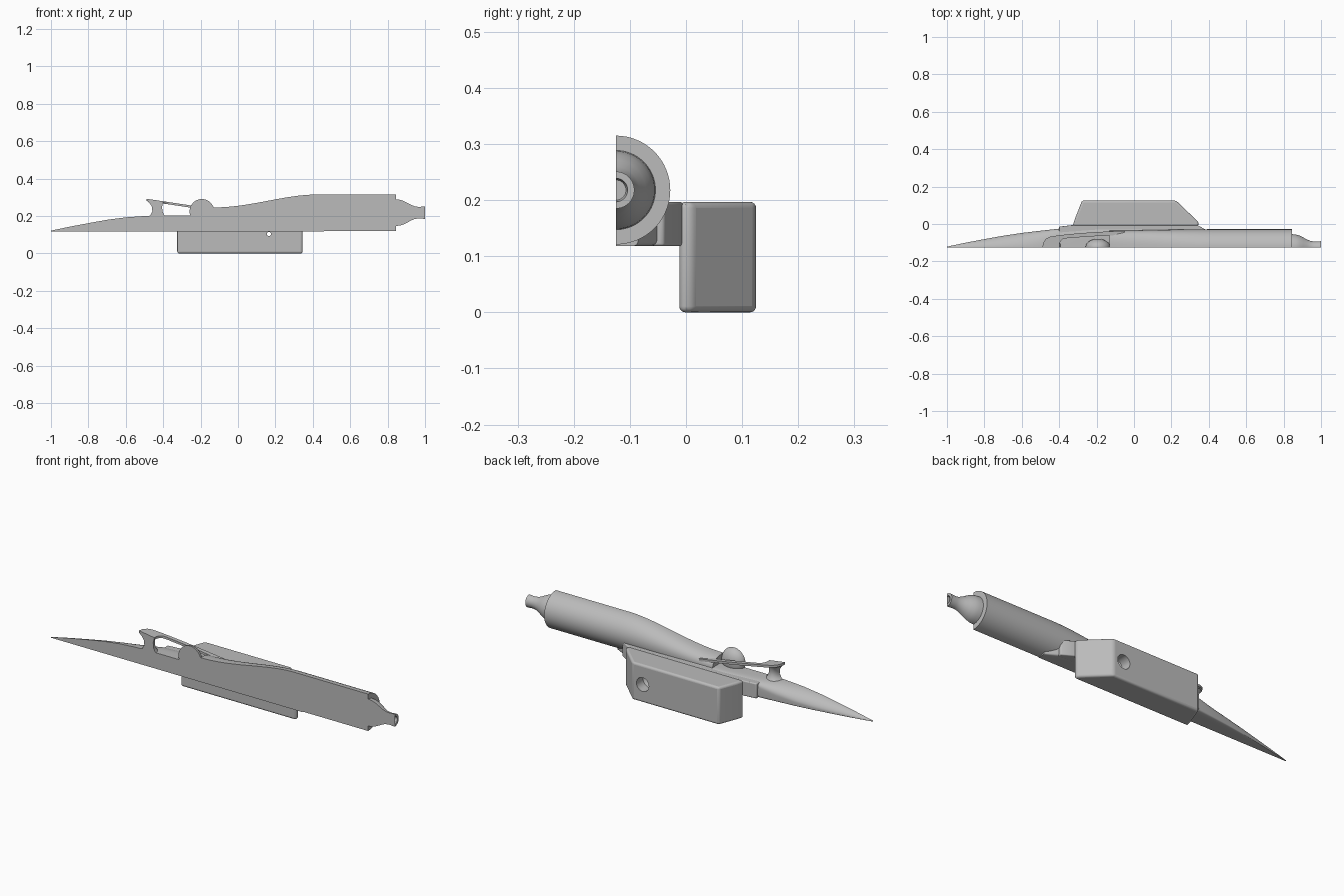
import bpy, bmesh, math

cube = bpy.data.objects.get("Cube")
if cube:
    bpy.data.objects.remove(cube, do_unlink=True)

CUT = -0.125    # flat plane closing the half model
AXIS = 0.218    # height of the tube axis

grey = bpy.data.materials.new("plain grey")
grey.use_nodes = True
grey.diffuse_color = (0.5, 0.5, 0.5, 1)
grey.node_tree.nodes["Principled BSDF"].inputs["Base Color"].default_value = (0.5, 0.5, 0.5, 1)


def finish(name, bm, angle=35):
    bmesh.ops.remove_doubles(bm, verts=bm.verts, dist=0.00005)
    bmesh.ops.recalc_face_normals(bm, faces=bm.faces)
    mesh = bpy.data.meshes.new(name)
    bm.to_mesh(mesh)
    bm.free()
    obj = bpy.data.objects.new(name, mesh)
    bpy.context.collection.objects.link(obj)
    mesh.materials.append(grey)
    bpy.ops.object.select_all(action='DESELECT')
    obj.select_set(True)
    bpy.context.view_layer.objects.active = obj
    bpy.ops.object.shade_smooth_by_angle(angle=math.radians(angle))
    return obj


def loft(name, rings, angle=35):
    """Skin closed rings of equal length and cap both ends."""
    bm = bmesh.new()
    loops = [[bm.verts.new(p) for p in ring] for ring in rings]
    for a, b in zip(loops, loops[1:]):
        for i in range(len(a)):
            j = (i + 1) % len(a)
            bm.faces.new((a[i], a[j], b[j], b[i]))
    bm.faces.new(loops[0])
    bm.faces.new(loops[-1])
    return finish(name, bm, angle)


def section(x, w, top, bot, mid, n_up=2, n_low=2, steps=32):
    """Half superellipse standing on the cut plane."""
    ring = []
    for i in range(steps + 1):
        t = math.pi * (i / steps - 0.5)
        c, s = max(math.cos(t), 0), math.sin(t)
        n, h = (n_up, top - mid) if s >= 0 else (n_low, mid - bot)
        ring.append((x, CUT + w * c ** (2 / n),
                     mid + math.copysign(h * abs(s) ** (2 / n), s)))
    return ring


def smooth(a, b, t):
    t = min(max(t, 0), 1)
    return a + (b - a) * t * t * (3 - 2 * t)


# Lower hull with pointed nose and cockpit deck
hull = [(-1, 0.004, 0.122, 0.12, 1.7), (-0.9, 0.025, 0.143, 0.122, 1.7),
        (-0.8, 0.044, 0.162, 0.126, 1.7), (-0.7, 0.062, 0.18, 0.132, 1.7),
        (-0.6, 0.077, 0.193, 0.14, 1.8), (-0.5, 0.089, 0.2, 0.15, 2.2),
        (-0.4, 0.1, 0.202, 0.16, 4), (-0.2, 0.104, 0.202, 0.165, 6),
        (0.1, 0.104, 0.202, 0.165, 6), (0.28, 0.102, 0.202, 0.165, 6),
        (0.38, 0.085, 0.2, 0.165, 4), (0.46, 0.04, 0.2, 0.165, 4)]
loft("lower_hull", [section(x, w, top, 0.118, mid, n, 10) for x, w, top, mid, n in hull])

# Upper body growing into the round tail tube
body = []
for i in range(25):
    x = -0.13 + 0.55 * i / 24
    t = i / 24
    body.append(section(x, smooth(0.09, 0.097, t), smooth(0.246, 0.315, t * 0.93 + 0.07 * t * t),
                        0.121, smooth(0.19, AXIS, t), smooth(2.6, 2, t), 2))
body.append(section(0.845, 0.097, 0.315, 0.121, AXIS))
loft("upper_body", body)

# Tail nozzle with hollow end
profile = [(0.84, 0.071), (0.865, 0.069), (0.885, 0.063), (0.905, 0.053), (0.925, 0.042),
           (0.945, 0.034), (0.965, 0.031), (1, 0.033), (1, 0.021), (0.985, 0.018)]
loft("tail_nozzle", [section(x, r, AXIS + r, AXIS - r, AXIS) for x, r in profile])

# Rounded headrest
head = []
for i in range(1, 24):
    a = math.pi * i / 24
    r = math.sin(a)
    head.append(section(-0.193 - 0.066 * math.cos(a), 0.046 * r,
                        0.224 + 0.067 * r, 0.224 - 0.067 * r, 0.224))
loft("headrest", head)

# Sloping cockpit rim, from the front bow along the side
outer = [(-0.49, -0.125), (-0.485, -0.1), (-0.472, -0.08), (-0.45, -0.068),
         (-0.4, -0.06), (-0.3, -0.05), (-0.2, -0.043), (-0.05, -0.036)]
inner = [(-0.4, -0.125), (-0.398, -0.105), (-0.392, -0.09), (-0.38, -0.08),
         (-0.35, -0.075), (-0.28, -0.07), (-0.19, -0.064), (-0.05, -0.06)]


def rim_ring(a, b):
    za, zb = 0.213 - 0.15 * a[0], 0.213 - 0.15 * b[0]
    return [(*a, za - 0.006), (*a, za + 0.006), (*b, zb + 0.006), (*b, zb - 0.006)]


loft("cockpit_rim", [rim_ring(a, b) for a, b in zip(outer, inner)])

# Flared post under the rim
post = []
for x, z, rx, ry in [(-0.435, 0.192, 0.055, 0.055), (-0.432, 0.205, 0.037, 0.045),
                     (-0.431, 0.225, 0.027, 0.036), (-0.433, 0.25, 0.027, 0.036),
                     (-0.437, 0.268, 0.035, 0.042), (-0.442, 0.279, 0.044, 0.048)]:
    post.append([(x + rx * math.cos(math.pi * i / 16),
                  CUT + ry * math.sin(math.pi * i / 16), z) for i in range(17)])
loft("rim_post", post)


def prism(name, outline, z0, z1, bevel):
    obj = loft(name, [[(x, y, z) for x, y in outline] for z in (z0, z1)])
    mod = obj.modifiers.new("round edges", 'BEVEL')
    mod.width = bevel
    mod.segments = 4
    bpy.ops.object.modifier_apply(modifier=mod.name)
    return obj


# Ledge joining the hull and the side pod
prism("pod_ledge", [(-0.4, -0.06), (-0.4, -0.014), (-0.33, -0.006), (0.34, -0.006),
                    (0.4, -0.04), (0.4, -0.06)], 0.118, 0.197, 0.005)

# Side pod with a tapered hole through it
pod = prism("side_pod", [(-0.328, -0.012), (-0.315, 0.03), (-0.278, 0.125), (0.225, 0.125),
                         (0.345, 0.01), (0.345, -0.012)], 0, 0.197, 0.016)
bm = bmesh.new()
rings = []
for y, z, r in [(-0.15, 0.104, 0.011), (0.05, 0.104, 0.011), (0.07, 0.095, 0.036), (0.15, 0.095, 0.036)]:
    rings.append([(0.165 + r * math.cos(math.tau * i / 32), y,
                   z + r * math.sin(math.tau * i / 32)) for i in range(32)])
bm.free()
cutter = loft("hole_cutter", rings)
cutter.hide_render = True
bpy.context.view_layer.objects.active = pod
mod = pod.modifiers.new("hole", 'BOOLEAN')
mod.operation = 'DIFFERENCE'
mod.object = cutter
bpy.ops.object.modifier_apply(modifier=mod.name)
bpy.data.objects.remove(cutter, do_unlink=True)
bpy.ops.object.select_all(action='DESELECT')
pod.select_set(True)
bpy.ops.object.shade_smooth_by_angle(angle=math.radians(35))
